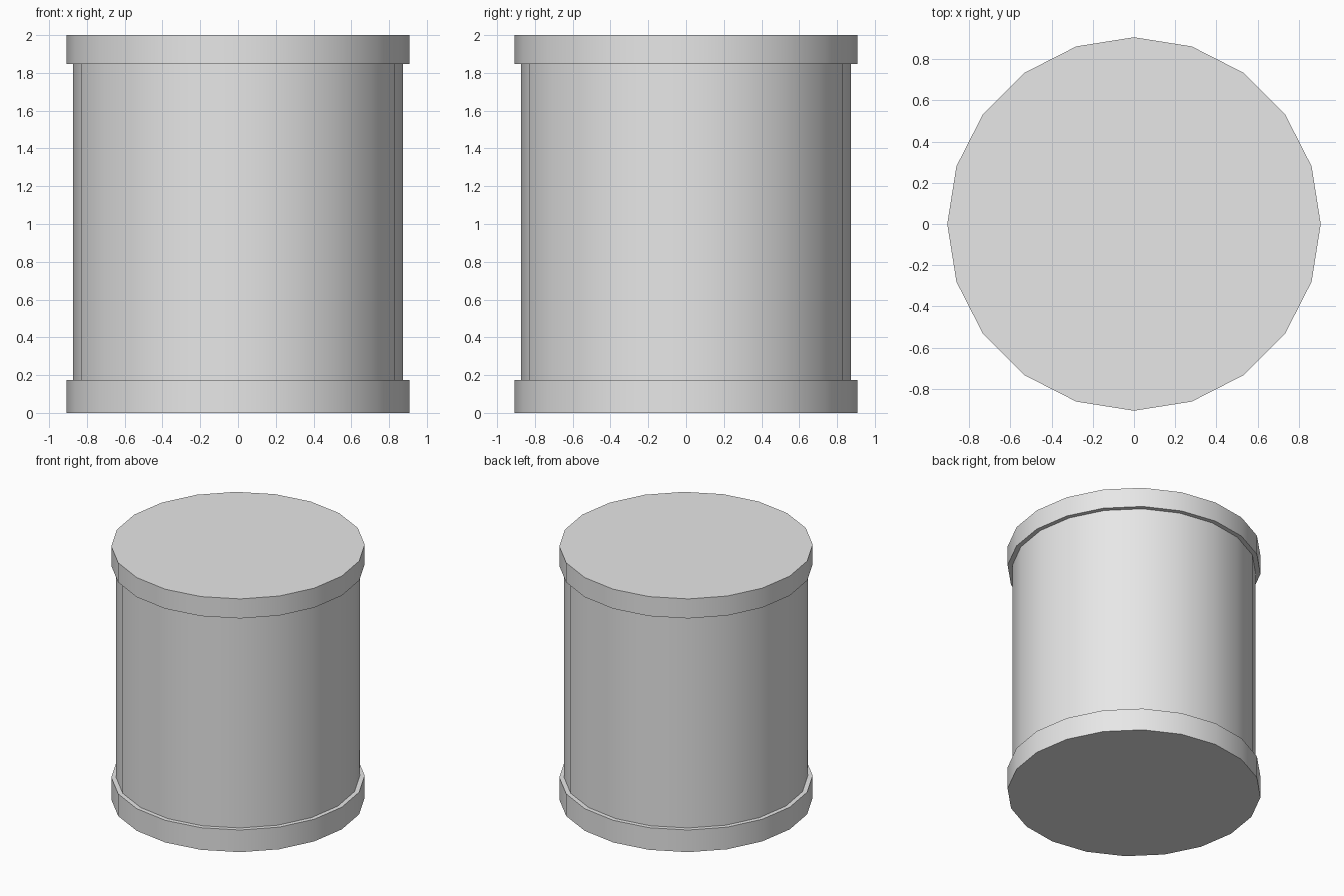
import bpy
import math

cube = bpy.data.objects.get("Cube")
if cube:
    bpy.data.objects.remove(cube, do_unlink=True)

# Single plain grey material
GREY = (0.8, 0.8, 0.8, 1.0)
grey = bpy.data.materials.new("light_grey")
grey.use_nodes = True
grey.diffuse_color = GREY
grey.node_tree.nodes["Principled BSDF"].inputs["Base Color"].default_value = GREY

SIDES = 20
RIM_RADIUS = 0.907
BODY_RADIUS = 0.873


def drum(name, radius, bottom, top):
    """Upright cylinder with smooth sides and sharp cap edges."""
    bpy.ops.mesh.primitive_cylinder_add(
        vertices=SIDES, radius=radius, depth=top - bottom,
        location=(0, 0, (bottom + top) / 2))
    obj = bpy.context.object
    obj.name = obj.data.name = name
    obj.data.materials.append(grey)
    bpy.ops.object.shade_smooth_by_angle(angle=math.radians(30))
    return obj


# Wide bands at both ends with a narrower barrel between
drum("bottom_rim", RIM_RADIUS, 0.0, 0.175)
drum("barrel", BODY_RADIUS, 0.175, 1.846)
drum("top_rim", RIM_RADIUS, 1.846, 2.0)
